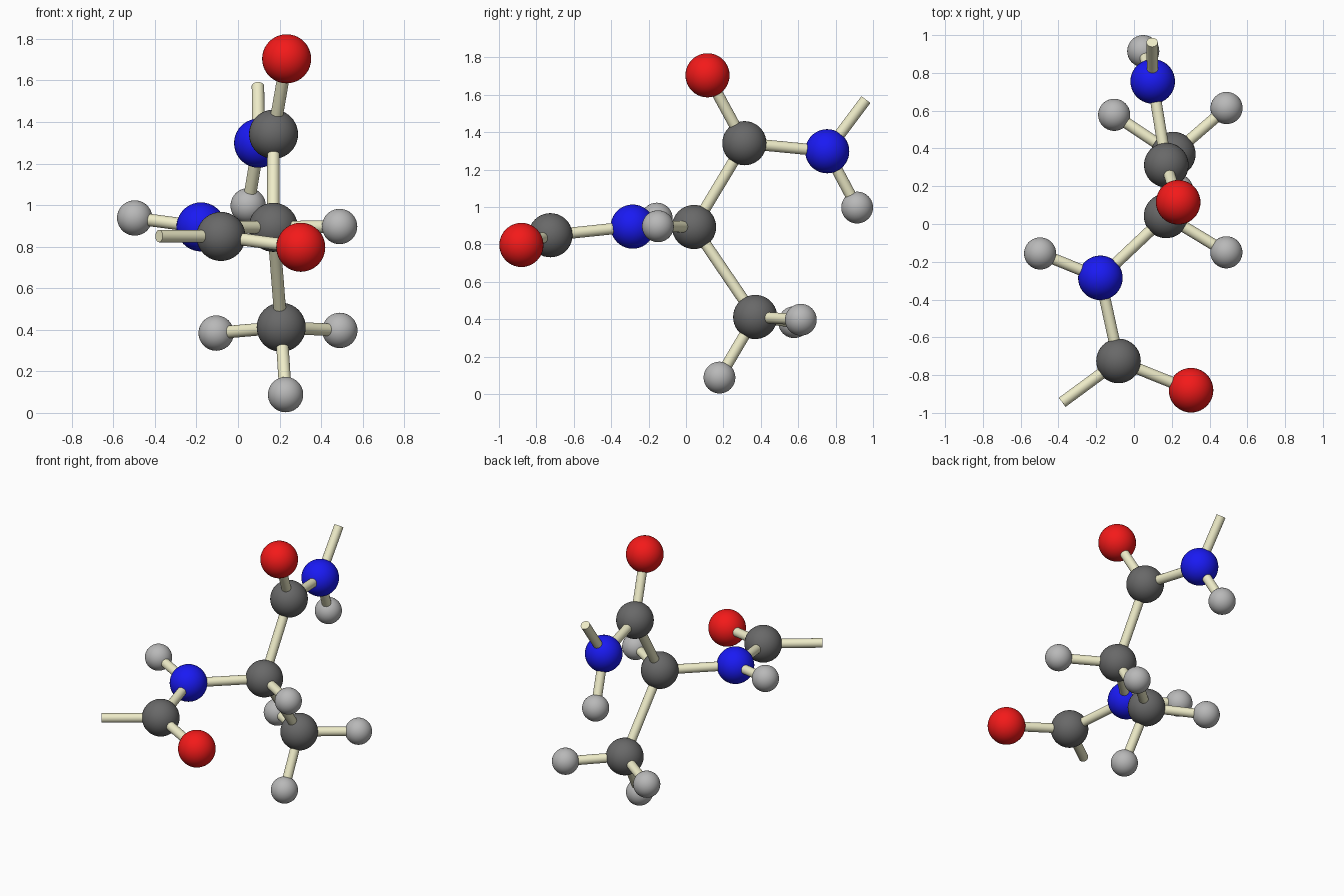
import bpy
from mathutils import Vector

if "Cube" in bpy.data.objects:
    bpy.data.objects.remove(bpy.data.objects["Cube"])


def material(name, rgb):
    m = bpy.data.materials.new(name)
    m.diffuse_color = (*rgb, 1)
    m.use_nodes = True
    m.node_tree.nodes["Principled BSDF"].inputs["Base Color"].default_value = m.diffuse_color
    return m


# element: (radius, material)
KINDS = {
    "carbon": (0.118, material("dark_grey", (0.14, 0.14, 0.14))),
    "oxygen": (0.118, material("red", (0.9, 0.01, 0.01))),
    "nitrogen": (0.118, material("blue", (0.01, 0.01, 0.9))),
    "hydrogen": (0.085, material("light_grey", (0.48, 0.48, 0.48))),
}
BOND_MAT = material("pale_yellow", (0.86, 0.84, 0.58))
BOND_RADIUS = 0.03

# atom name: (element, centre)
ATOMS = {
    "central": ("carbon", (0.17, 0.043, 0.893)),
    "amine": ("nitrogen", (-0.178, -0.285, 0.895)),
    "amine_h": ("hydrogen", (-0.497, -0.156, 0.938)),
    "front_carbonyl": ("carbon", (-0.082, -0.725, 0.849)),
    "front_oxygen": ("oxygen", (0.302, -0.880, 0.797)),
    "central_h": ("hydrogen", (0.489, -0.150, 0.897)),
    "top_carbonyl": ("carbon", (0.171, 0.312, 1.341)),
    "top_oxygen": ("oxygen", (0.234, 0.115, 1.704)),
    "back_amine": ("nitrogen", (0.099, 0.755, 1.298)),
    "back_amine_h": ("hydrogen", (0.049, 0.915, 0.997)),
    "methyl": ("carbon", (0.208, 0.370, 0.412)),
    "methyl_h_left": ("hydrogen", (-0.105, 0.578, 0.384)),
    "methyl_h_right": ("hydrogen", (0.490, 0.614, 0.397)),
    "methyl_h_bottom": ("hydrogen", (0.229, 0.179, 0.088)),
}

BONDS = [
    ("central", "amine"), ("amine", "amine_h"), ("amine", "front_carbonyl"),
    ("front_carbonyl", "front_oxygen"), ("central", "central_h"),
    ("central", "top_carbonyl"), ("top_carbonyl", "top_oxygen"),
    ("top_carbonyl", "back_amine"), ("back_amine", "back_amine_h"),
    ("central", "methyl"), ("methyl", "methyl_h_left"),
    ("methyl", "methyl_h_right"), ("methyl", "methyl_h_bottom"),
]

# open-ended bonds: atom, free end
STUBS = [
    ("front_carbonyl", (-0.38, -0.944, 0.851)),
    ("back_amine", (0.096, 0.962, 1.574)),
]


def finish(name, mat):
    ob = bpy.context.object
    ob.name = name
    ob.data.materials.append(mat)
    bpy.ops.object.shade_smooth_by_angle()


def rod(name, a, b):
    a, b = Vector(a), Vector(b)
    d = b - a
    bpy.ops.mesh.primitive_cylinder_add(
        vertices=24, radius=BOND_RADIUS, depth=d.length,
        location=(a + b) / 2, rotation=d.to_track_quat('Z', 'Y').to_euler())
    finish(name, BOND_MAT)


# Atom balls
for name, (kind, centre) in ATOMS.items():
    radius, mat = KINDS[kind]
    bpy.ops.mesh.primitive_uv_sphere_add(
        segments=40, ring_count=20, radius=radius, location=centre)
    finish(f"{name}_atom", mat)

# Bond sticks between atoms
for a, b in BONDS:
    rod(f"bond_{a}_to_{b}", ATOMS[a][1], ATOMS[b][1])

# Loose sticks where the chain continues
for a, end in STUBS:
    rod(f"open_bond_{a}", ATOMS[a][1], end)
